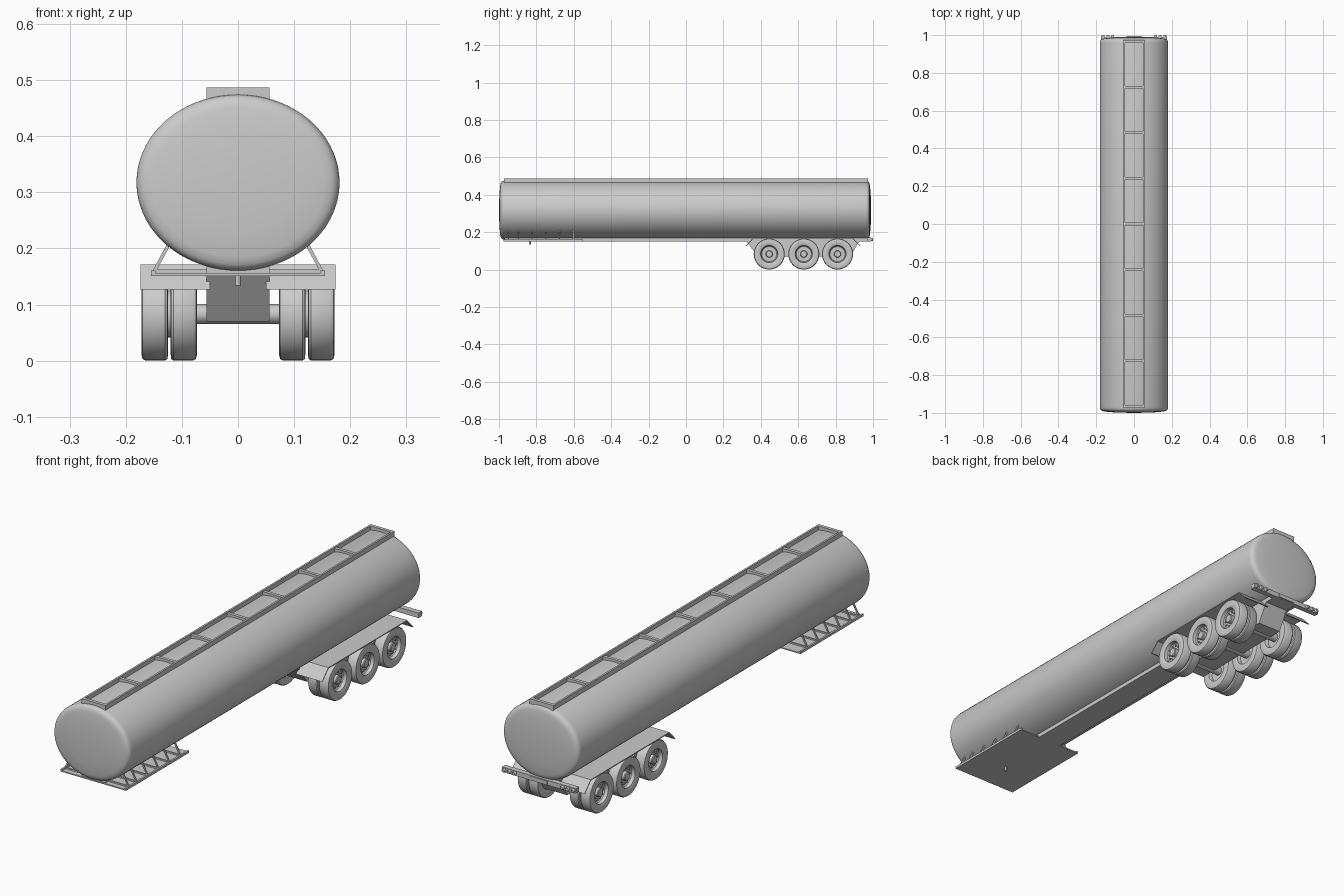
import bpy, bmesh, math
from mathutils import Vector

if "Cube" in bpy.data.objects:
    bpy.data.objects.remove(bpy.data.objects["Cube"])

def finish(name, bm, smooth=False):
    bmesh.ops.recalc_face_normals(bm, faces=bm.faces)
    me = bpy.data.meshes.new(name)
    bm.to_mesh(me)
    bm.free()
    ob = bpy.data.objects.new(name, me)
    bpy.context.collection.objects.link(ob)
    if smooth:
        me.shade_smooth()
        me.set_sharp_from_angle(angle=math.radians(35))
    return ob

def box(name, x0, x1, y0, y1, z0, z1):
    bm = bmesh.new()
    bmesh.ops.create_cube(bm, size=1)
    for v in bm.verts:
        v.co = Vector(((x0 + x1) / 2 + v.co.x * (x1 - x0),
                       (y0 + y1) / 2 + v.co.y * (y1 - y0),
                       (z0 + z1) / 2 + v.co.z * (z1 - z0)))
    return finish(name, bm)

def prism(name, yz, x0, x1):
    """Side outline (y, z) extruded across x."""
    bm = bmesh.new()
    f = bm.faces.new([bm.verts.new((x0, y, z)) for y, z in yz])
    r = bmesh.ops.extrude_face_region(bm, geom=[f])
    for v in r['geom']:
        if isinstance(v, bmesh.types.BMVert):
            v.co.x = x1
    return finish(name, bm)

def loft(name, rings, place, n):
    """Closed skin over (radius, along) rings; radius 0 closes to a point."""
    bm = bmesh.new()
    loops = []
    for r, a in rings:
        count = 1 if r == 0 else n
        loops.append([bm.verts.new(place(r, a, 2 * math.pi * i / n)) for i in range(count)])
    for A, B in zip(loops, loops[1:]):
        for i in range(n):
            j = (i + 1) % n
            vs = [A[i % len(A)], A[j % len(A)], B[j % len(B)], B[i % len(B)]]
            bm.faces.new(list(dict.fromkeys(vs)))
    return finish(name, bm, True)

def lathe_x(name, rings, s, y, z, n=40):
    return loft(name, rings, lambda r, a, t: (s * a, y + r * math.cos(t), z + r * math.sin(t)), n)

def bar(name, a, b, t):
    """Square bar between two points."""
    a, b = Vector(a), Vector(b)
    d = b - a
    bm = bmesh.new()
    bmesh.ops.create_cube(bm, size=1)
    q = d.to_track_quat('Z', 'Y')
    for v in bm.verts:
        v.co = (a + b) / 2 + q @ Vector((v.co.x * t, v.co.y * t, v.co.z * d.length))
    return finish(name, bm)

# Tank: elliptical barrel with shallow domed ends
dome = [(0, 0), (.3, .001), (.6, .003), (.85, .007), (.93, .010), (.97, .015), (.99, .021), (1, .03)]
rings = [(r, -1 + a) for r, a in dome] + [(r, .99 - a) for r, a in reversed(dome)]
loft("tank", rings, lambda r, a, t: (.181 * r * math.cos(t), a, .3175 + .157 * r * math.sin(t)), 72)

# Top walkway: two side rails with cross members
for s in (1, -1):
    box("walkway_rail", *sorted((s * .048, s * .056)), -.973, .973, .45, .487)
for i in range(9):
    y = -.966 + i * .2415
    box("walkway_cross_member", -.05, .05, y - .007, y + .007, .455, .487 if i in (0, 8) else .484)

# Coupling plate, kingpin and side brackets at the front
box("coupling_plate", -.155, .155, -.975, -.55, .151, .156)
bm = bmesh.new()
bmesh.ops.create_cone(bm, cap_ends=True, segments=20, radius1=.005, radius2=.005, depth=.02)
bmesh.ops.translate(bm, verts=bm.verts, vec=(0, -.835, .144))
finish("kingpin", bm, True)
for s in (1, -1):
    box("plate_edge_rail", *sorted((s * .147, s * .155)), -.975, -.55, .151, .161)
    for i in range(6):
        y = -.97 + i * .0735 + .02 * (i == 0)
        bar("bracket_strut", (s * .151, y, .156), (s * .124, y, .206), .006)
        bar("bracket_base", (s * .151, y, .159), (s * .05, y, .159), .006)

# Chassis beam and tapered bogie subframe
box("chassis_beam", -.056, .056, -.97, .975, .151, .175)
prism("bogie_subframe", [(.31, .168), (.385, .07), (.88, .07), (.935, .168)], -.056, .056)

# Fenders with outward flaps at both ends
outline = [(.318, .127), (.36, .171), (.89, .171), (.932, .127),
           (.927, .127), (.888, .167), (.362, .167), (.323, .127)]
for s in (1, -1):
    prism("fender", outline, s * .05, s * .174)

# Wheels: dished dual tyres on three axles
R = .083
outer = [(0, .150), (.040, .150), (.044, .154), (.046, .169), (.050, .170), (.054, .172), (.072, .172),
         (.080, .170), (R, .165), (R, .130), (.080, .126), (.072, .1245), (.05, .1245), (0, .1245)]
inner = [(0, .120), (.072, .120), (.080, .119), (R, .115), (R, .080), (.080, .075),
         (.072, .073), (.054, .073), (.048, .075), (.044, .090), (0, .090)]
for y in (.445, .63, .81):
    lathe_x("axle", [(0, -.126), (.018, -.126), (.018, .126), (0, .126)], 1, y, R, 20)
    for s in (1, -1):
        lathe_x("outer_wheel", outer, s, y, R)
        lathe_x("inner_wheel", inner, s, y, R)
        lathe_x("wheel_spacer", [(0, .118), (.042, .118), (.042, .127), (0, .127)], s, y, R, 24)
        lathe_x("hub", [(0, .149), (.019, .149), (.019, .162), (.016, .165), (0, .165)], s, y, R, 24)
        for k in range(10):
            t = k * math.pi / 5
            lathe_x("wheel_nut", [(0, .149), (.0035, .149), (.0035, .156), (0, .156)], s,
                    y + .031 * math.cos(t), R + .031 * math.sin(t), 6)

# Rear bumper with lamps and a centre plate
box("rear_bumper", -.174, .174, .968, .99, .15, .171)
box("centre_plate", -.04, .04, .988, .994, .152, .169)
for s in (1, -1):
    for x in (.113, .138, .163):
        loft("rear_lamp", [(0, .985), (.008, .985), (.008, .997), (.006, 1), (0, 1)],
             lambda r, a, t: (s * x + r * math.cos(t), a, .1605 + r * math.sin(t)), 20)
